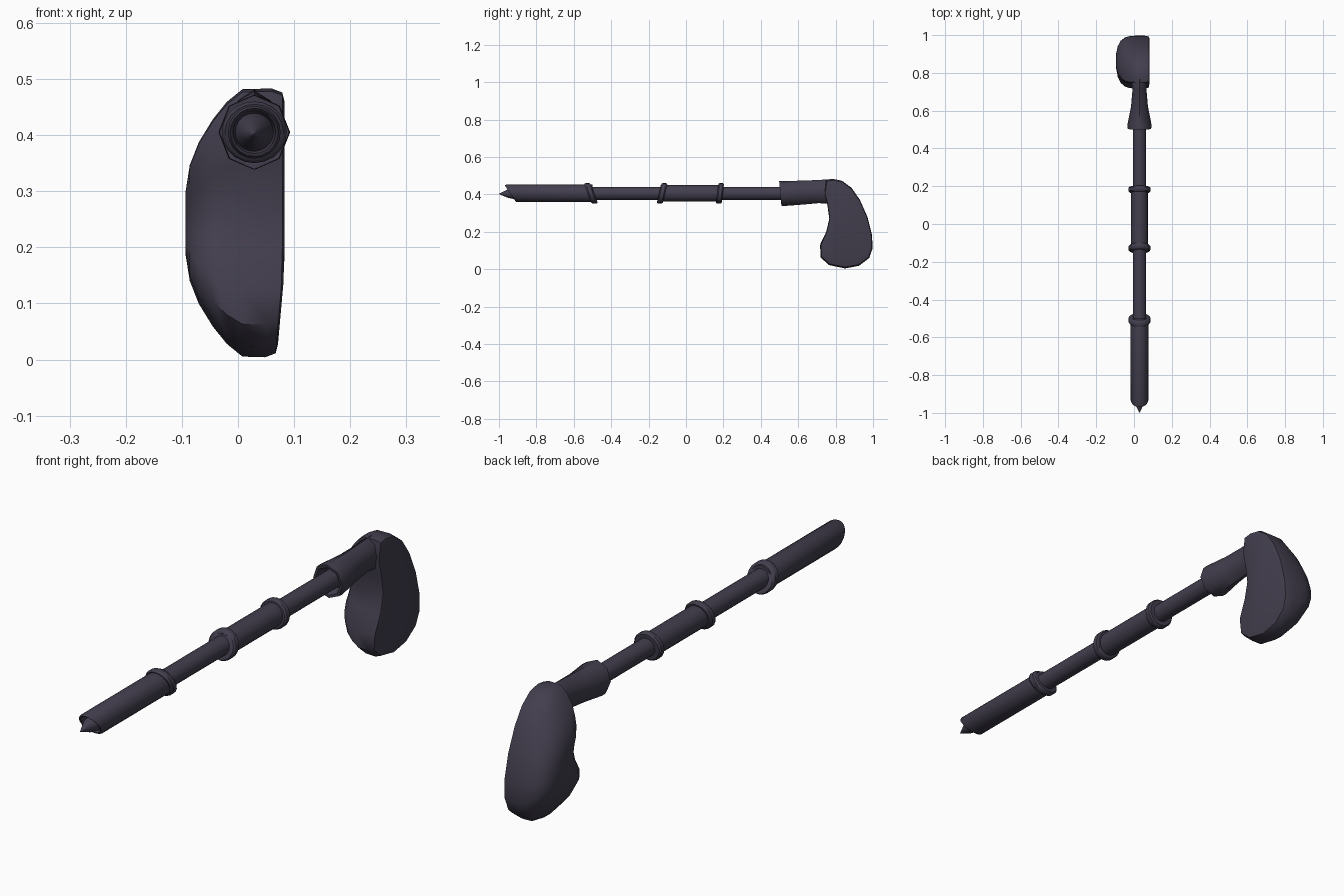
import bpy, math

if "Cube" in bpy.data.objects:
    bpy.data.objects.remove(bpy.data.objects["Cube"])

CX, CZ = 0.029, 0.405          # shaft axis
DARK = bpy.data.materials.new("dark_violet")
DARK.diffuse_color = (0.055, 0.048, 0.075, 1)
DARK.use_nodes = True
DARK.node_tree.nodes["Principled BSDF"].inputs["Base Color"].default_value = DARK.diffuse_color


def make(name, verts, faces, angle=40):
    me = bpy.data.meshes.new(name)
    me.from_pydata(verts, [], faces)
    ob = bpy.data.objects.new(name, me)
    bpy.context.collection.objects.link(ob)
    me.materials.append(DARK)
    bpy.ops.object.select_all(action='DESELECT')
    ob.select_set(True)
    bpy.context.view_layer.objects.active = ob
    bpy.ops.object.mode_set(mode='EDIT')
    bpy.ops.mesh.select_all(action='SELECT')
    bpy.ops.mesh.normals_make_consistent(inside=False)
    bpy.ops.object.mode_set(mode='OBJECT')
    bpy.ops.object.shade_smooth_by_angle(angle=math.radians(angle))
    return ob


def loft(name, rings, angle=40):
    """Skin equal-length rings of points and cap both ends."""
    n = len(rings[0])
    verts = [p for r in rings for p in r]
    faces = [(k * n + i, k * n + (i + 1) % n, (k + 1) * n + (i + 1) % n, (k + 1) * n + i)
             for k in range(len(rings) - 1) for i in range(n)]
    last = (len(rings) - 1) * n
    faces += [tuple(range(n)), tuple(range(last, last + n))]
    return make(name, verts, faces, angle)


def tube(name, sections, n=20, angle=40):
    """Sections along y: (y, x radius, z radius, z offset, tilt of the plane)."""
    rings = []
    for y, rx, rz, dz, tilt in sections:
        ring = []
        for i in range(n):
            a = 2 * math.pi * i / n
            ring.append((CX + rx * math.cos(a), y + tilt * math.sin(a),
                         CZ + dz + rz * math.sin(a)))
        rings.append(ring)
    return loft(name, rings, angle)


def rod(name, y0, y1, r):
    return tube(name, [(y0, r, r, 0, 0), (y1, r, r, 0, 0)])


# Lower shaft with slanted, hollow mouth and a pointed tip
tube("lower_shaft", [(-0.90, 0.034, 0.034, 0, 0), (-0.938, 0.038, 0.038, 0, -0.025),
                     (-0.94, 0.043, 0.043, 0, -0.029), (-0.932, 0.047, 0.047, 0, -0.029),
                     (-0.50, 0.047, 0.047, 0, 0)])
tube("tip_spike", [(-1.0, 0.0008, 0.0008, -0.003, 0), (-0.95, 0.024, 0.024, 0, 0),
                   (-0.90, 0.034, 0.034, 0, 0)])

# Remaining shaft segments
rod("middle_shaft", -0.52, -0.12, 0.035)
rod("thick_shaft", -0.135, 0.18, 0.044)
rod("upper_shaft", 0.17, 0.56, 0.035)

# Tilted collars at the joints
for i, (y, tilt, w) in enumerate([(-0.508, -0.019, 0.017), (-0.128, 0.012, 0.016),
                                  (0.182, 0.006, 0.015)]):
    tube(f"collar_{i + 1}", [(y - w, 0.052, 0.05, 0, tilt), (y - w * 0.6, 0.058, 0.055, 0, tilt),
                             (y + w * 0.6, 0.058, 0.055, 0, tilt), (y + w, 0.052, 0.05, 0, tilt)])

# Eight-sided socket joining shaft and head, recessed mouth
tube("socket", [(0.54, 0.040, 0.040, 0, 0), (0.505, 0.052, 0.055, 0, -0.005),
                (0.504, 0.062, 0.066, 0, -0.006), (0.525, 0.064, 0.067, 0, -0.005),
                (0.62, 0.045, 0.064, 0.004, 0), (0.71, 0.037, 0.062, 0.010, 0),
                (0.77, 0.045, 0.066, 0.010, 0), (0.82, 0.040, 0.050, 0.0, 0)], n=8, angle=50)

# Head: side outline (y, z) lofted across x, flat on +x and domed on -x
outline = [(0.75, 0.478), (0.785, 0.483), (0.835, 0.472), (0.885, 0.435), (0.93, 0.37),
           (0.97, 0.28), (0.995, 0.18), (0.997, 0.11), (0.98, 0.06), (0.925, 0.018),
           (0.85, 0.004), (0.765, 0.022), (0.72, 0.062), (0.717, 0.125), (0.75, 0.20),
           (0.766, 0.27), (0.755, 0.35), (0.74, 0.41)]
HY, HZ = 0.865, 0.243
levels = [(0.083, 0.85, 0.90), (0.079, 0.97, 0.97), (0.060, 1.0, 1.0), (0.008, 1.0, 0.995),
          (-0.020, 0.985, 0.90), (-0.045, 0.94, 0.77), (-0.070, 0.80, 0.60),
          (-0.086, 0.58, 0.43), (-0.094, 0.30, 0.22)]
rings = []
for x, sy, sz in levels:
    ring = []
    for y, z in outline:
        lean = 0.012 * max(0, 0.15 - z) / 0.15 if x > 0.05 else 0   # face leans in at the toe
        ring.append((x - lean, HY + (y - HY) * sy, HZ + (z - HZ) * sz))
    rings.append(ring)
loft("club_head", rings, 45)
